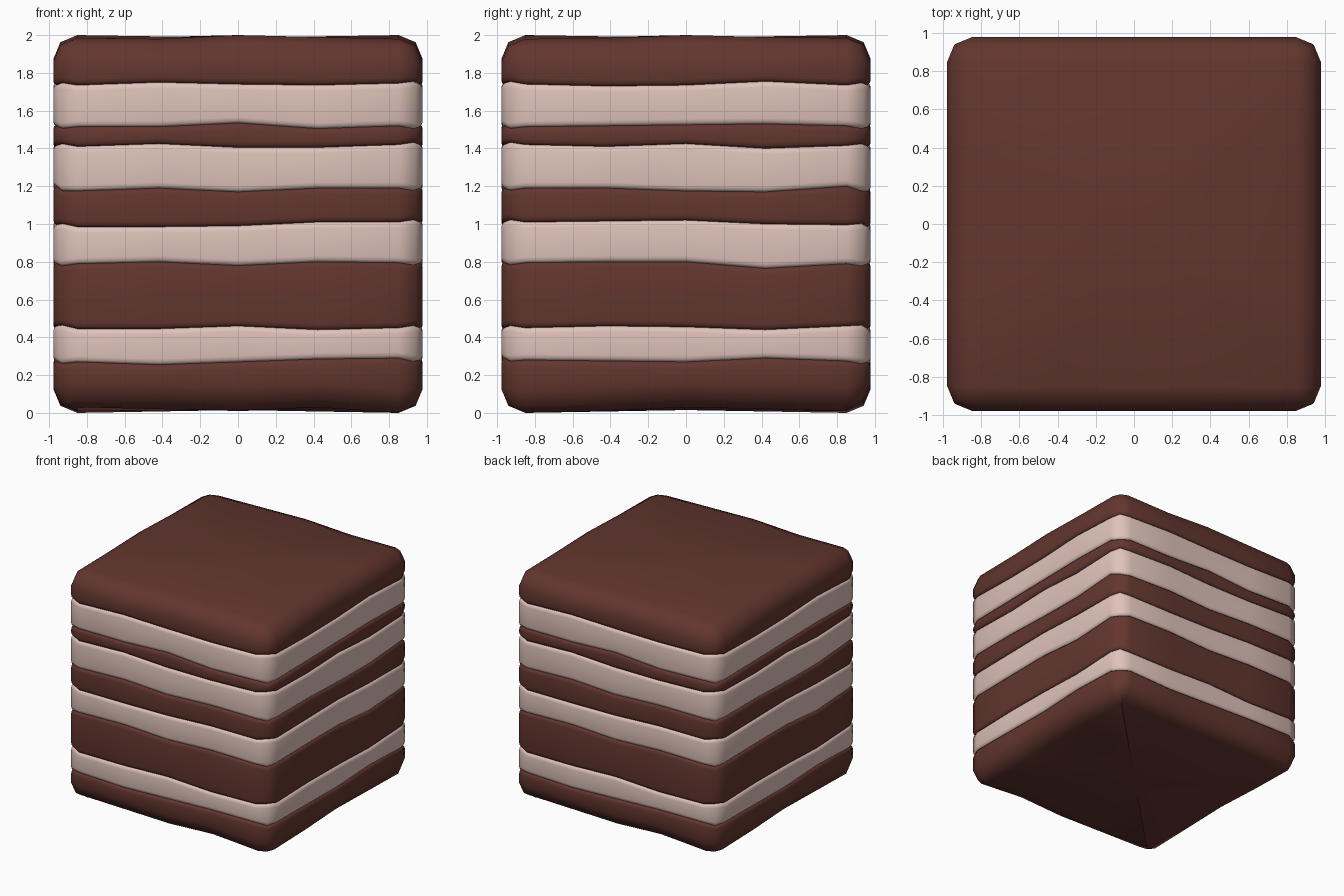
import bpy, bmesh, math
from mathutils import Vector

if "Cube" in bpy.data.objects:
    bpy.data.objects.remove(bpy.data.objects["Cube"])

CORE, R = 0.85, 0.128
STEPS = [-0.85, -0.42, 0.0, 0.42, 0.85]


def material(name, rgb):
    m = bpy.data.materials.new(name)
    m.diffuse_color = (*rgb, 1)
    m.use_nodes = True
    m.node_tree.nodes["Principled BSDF"].inputs["Base Color"].default_value = m.diffuse_color
    return m


CHOC = material("chocolate", (0.125, 0.037, 0.028))
CREAM = material("pink cream", (0.74, 0.545, 0.49))

# Wavy layer boundaries: heights along the front face, then along the right face
BOUNDS = [
    ([0.03, 0.02, 0.01, 0.03, 0.00], [0.00, 0.01, 0.03, 0.02, 0.01]),
    ([0.27, 0.255, 0.27, 0.285, 0.29], [0.28, 0.275, 0.27, 0.29, 0.275]),
    ([0.445, 0.445, 0.46, 0.44, 0.45], [0.45, 0.46, 0.455, 0.44, 0.46]),
    ([0.79, 0.80, 0.78, 0.80, 0.795], [0.795, 0.80, 0.80, 0.765, 0.79]),
    ([0.985, 0.985, 0.99, 1.01, 1.01], [1.01, 1.015, 1.02, 1.0, 0.995]),
    ([1.175, 1.19, 1.17, 1.19, 1.19], [1.19, 1.19, 1.175, 1.17, 1.20]),
    ([1.41, 1.425, 1.405, 1.405, 1.42], [1.42, 1.41, 1.425, 1.40, 1.415]),
    ([1.515, 1.515, 1.535, 1.505, 1.52], [1.515, 1.52, 1.525, 1.53, 1.52]),
    ([1.735, 1.75, 1.74, 1.735, 1.745], [1.74, 1.73, 1.735, 1.755, 1.735]),
    ([1.985, 1.98, 2.0, 1.99, 1.98], [1.98, 1.985, 2.0, 1.99, 1.985]),
]

# Plan outline: (core point, outward direction) around a rounded square
OUTLINE = []
for side in range(4):
    c, s = round(math.cos(side * math.pi / 2)), round(math.sin(side * math.pi / 2))
    turn = lambda x, y: Vector((c * x - s * y, s * x + c * y))
    OUTLINE += [(turn(t, -CORE), turn(0, -1)) for t in STEPS]
    OUTLINE.append((turn(CORE, -CORE), turn(0.7071, -0.7071)))


def heights(i):
    """Height of boundary i at every outline point; the cream swells at corners."""
    front, right = BOUNDS[i]
    sides = [front, right, front, right]
    swell = 0 if i in (0, len(BOUNDS) - 1) else (0.012 if i % 2 == 0 else -0.012)
    out = []
    for k, side in enumerate(sides):
        out += side
        out.append((side[-1] + sides[(k + 1) % 4][0]) / 2 + swell)
    return out


def layer(name, i, mat):
    low, high = heights(i), heights(i + 1)
    small = [(0.016, 0.0), (0.004, 0.012), (0.0, 0.03)]          # soft seam edge
    big = [(R, 0.0), (R * 0.293, R * 0.293), (0.0, R)]           # rounded outer edge
    below = big if i == 0 else small
    above = big if i == len(BOUNDS) - 2 else small
    bm = bmesh.new()

    def ring(inset, zs, dz):
        return [bm.verts.new((*(p + d * (R - inset)), z + dz))
                for (p, d), z in zip(OUTLINE, zs)]

    rings = [ring(a, low, dz) for a, dz in below]
    rings += [ring(a, high, -dz) for a, dz in reversed(above)]
    n = len(OUTLINE)
    for a, b in zip(rings, rings[1:]):
        for k in range(n):
            j = (k + 1) % n
            bm.faces.new((a[k], a[j], b[j], b[k]))
    # Caps fan to a centre point
    for r, zs, flip in ((rings[0], low, True), (rings[-1], high, False)):
        mid = bm.verts.new((0, 0, sum(zs) / n))
        for k in range(n):
            tri = (r[k], r[(k + 1) % n], mid)
            bm.faces.new(tri[::-1] if flip else tri)
    bmesh.ops.remove_doubles(bm, verts=bm.verts, dist=0.0005)
    bmesh.ops.recalc_face_normals(bm, faces=bm.faces)
    for f in bm.faces:
        f.smooth = True
    me = bpy.data.meshes.new(name)
    bm.to_mesh(me)
    bm.free()
    me.set_sharp_from_angle(angle=math.radians(55))
    me.materials.append(mat)
    ob = bpy.data.objects.new(name, me)
    bpy.context.collection.objects.link(ob)


# Alternate sponge and cream from bottom to top
for i in range(len(BOUNDS) - 1):
    if i % 2 == 0:
        layer(f"sponge_layer_{i // 2 + 1}", i, CHOC)
    else:
        layer(f"cream_layer_{i // 2 + 1}", i, CREAM)
